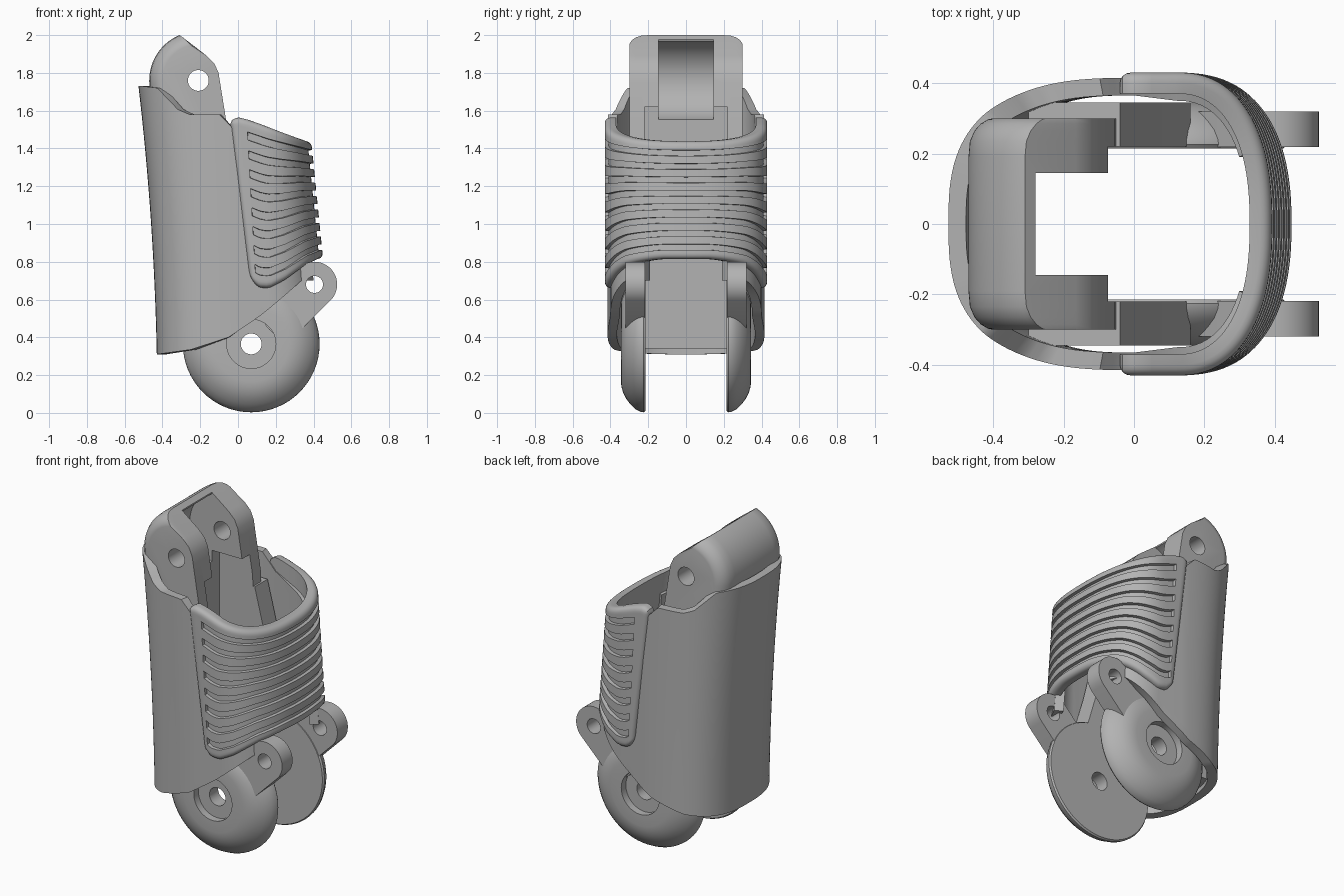
import bpy, bmesh, math
from math import sin, cos, pi, sqrt, radians

cube = bpy.data.objects.get("Cube")
if cube:
    bpy.data.objects.remove(cube, do_unlink=True)

GREY = (0.45, 0.45, 0.45, 1)
grey = bpy.data.materials.new("plain grey")
grey.use_nodes = True
grey.diffuse_color = GREY
grey.node_tree.nodes["Principled BSDF"].inputs["Base Color"].default_value = GREY


def make(name, bm):
    bmesh.ops.recalc_face_normals(bm, faces=bm.faces)
    mesh = bpy.data.meshes.new(name)
    bm.to_mesh(mesh)
    bm.free()
    mesh.materials.append(grey)
    ob = bpy.data.objects.new(name, mesh)
    bpy.context.collection.objects.link(ob)
    return ob


def select(ob):
    bpy.ops.object.select_all(action='DESELECT')
    ob.select_set(True)
    bpy.context.view_layer.objects.active = ob


def smooth(ob):
    select(ob)
    bpy.ops.object.shade_smooth_by_angle(angle=radians(35))


def cut(ob, *cutters):
    for c in cutters:
        c.hide_render = True
        mod = ob.modifiers.new("cut", 'BOOLEAN')
        mod.operation, mod.solver, mod.object = 'DIFFERENCE', 'EXACT', c
        select(ob)
        bpy.ops.object.modifier_apply(modifier=mod.name)
        bpy.data.objects.remove(c, do_unlink=True)


def loft(name, rings, closed=False):
    """Skin equal rings of points; cap the ends, or close end to end."""
    bm = bmesh.new()
    rows = [[bm.verts.new(p) for p in r] for r in rings]
    pairs = list(zip(rows, rows[1:]))
    if closed:
        pairs.append((rows[-1], rows[0]))
    else:
        bm.faces.new(rows[0])
        bm.faces.new(rows[-1])
    n = len(rows[0])
    for a, b in pairs:
        for i in range(n):
            j = (i + 1) % n
            bm.faces.new((a[i], a[j], b[j], b[i]))
    return make(name, bm)


def prism(name, outline, y0, y1):
    return loft(name, [[(x, y, z) for x, z in outline] for y in (y0, y1)])


def rect(x0, x1, z0, z1):
    return [(x0, z0), (x1, z0), (x1, z1), (x0, z1)]


def arc(cx, cz, r, a0, a1, n):
    angles = [radians(a0 + (a1 - a0) * i / n) for i in range(n + 1)]
    return [(cx + r * cos(a), cz + r * sin(a)) for a in angles]


def rod(name, cx, cz, r, y0, y1):
    return prism(name, arc(cx, cz, r, 0, 360, 48)[:-1], y0, y1)


def interp(table, x):
    if x <= table[0][0]:
        return table[0][1]
    for (x0, v0), (x1, v1) in zip(table, table[1:]):
        if x <= x1:
            return v0 + (v1 - v0) * (x - x0) / (x1 - x0)
    return table[-1][1]


# Horizontal section shared by the shell and the grip
def front_point(phi, z, inset):
    depth = 0.45 - 0.1 * (z - 0.82) - 0.12 - inset
    return (0.12 + depth * max(cos(phi), 0) ** (2 / 2.4),
            (0.43 - inset) * sin(phi) ** (2 / 2.4))


def back_point(phi, z, inset):
    dz = z - 0.31
    depth = 0.43 + 0.02 * dz + 0.034 * dz * dz - inset
    return (-depth * max(-cos(phi), 0) ** (2 / 2.8),
            (0.415 - inset) * max(sin(phi), 0) ** (2 / 2.8))


def wall(name, columns, rows, outer, inner):
    """Thick sheet: each column becomes a closed ring of outer and inner points."""
    rings = []
    for side, c in columns:
        ring = [outer(c, t) for t in rows] + [inner(c, t) for t in reversed(rows)]
        rings.append([(x, side * y, z) for x, y, z in ring])
    ob = loft(name, rings)
    smooth(ob)
    return ob


def both_sides(cols):
    """Columns run from a free edge to the middle, then mirror."""
    return [(1, c) for c in cols] + [(-1, c) for c in reversed(cols[:-1])]


# Outer shell
SHELL_TOP = [(-0.5, 1.73), (-0.42, 1.72), (-0.37, 1.66), (-0.32, 1.605), (-0.26, 1.58),
             (-0.1, 1.58), (-0.05, 1.53), (0.0, 1.48), (0.36, 1.3)]
SHELL_BASE = [(-0.43, 0.31), (-0.25, 0.335), (-0.05, 0.4), (0.1, 0.5), (0.36, 0.70)]


def shell_point(c, t, thick):
    part, phi = c
    section = front_point if part == "front" else back_point
    base_inset = 0.03 if part == "front" else 0
    top = interp(SHELL_TOP, section(phi, 1.65, base_inset)[0])
    base = interp(SHELL_BASE, section(phi, 0.35, base_inset)[0])
    z = base + t * (top - base)
    x, y = section(phi, z, base_inset + thick)
    return x, y, z


shell_cols = [("front", 0.5 + (pi / 2 - 0.5) * i / 14) for i in range(15)]
shell_cols += [("back", pi / 2 * (1 + i / 32)) for i in range(33)]
wall("outer_shell", both_sides(shell_cols), [i / 16 for i in range(17)],
     lambda c, t: shell_point(c, t, 0), lambda c, t: shell_point(c, t, 0.05))

# Ribbed grip with rounded borders and cut grooves
GRIP_TOP = [(-0.04, 1.53), (-0.03, 1.55), (0.0, 1.565), (0.03, 1.56), (0.39, 1.435)]
GRIP_BASE = [(0.06, 0.76), (0.065, 0.72), (0.08, 0.69), (0.1, 0.67), (0.13, 0.66),
             (0.17, 0.662), (0.25, 0.70), (0.37, 0.78), (0.45, 0.815)]
GROOVES = [0.1 + 0.8 * i / 7 for i in range(8)]
HALF, ROUND = 0.025, 0.03


def grip_point(c, t, thick):
    f, phi = c
    if f < 1:
        x_top, x_base = -0.04 + 0.16 * f, 0.06 + 0.06 * f
    else:
        x_top, x_base = front_point(phi, 1.5, 0)[0], front_point(phi, 0.75, 0)[0]
    top, base = interp(GRIP_TOP, x_top), interp(GRIP_BASE, x_base)
    z = base + t * (top - base)
    left = -0.04 + 0.125 * (1.53 - z)
    inset = thick
    if not thick:
        edge = min(t * (top - base), (1 - t) * (top - base))
        if f < 1:
            edge = min(edge, f * (0.12 - left))
        gap = max(ROUND - edge, 0)
        inset = ROUND - sqrt(max(ROUND ** 2 - gap ** 2, 0))
        if f > 0.555 and any(abs(t - g) < HALF - 0.001 for g in GROOVES):
            inset = 0.02
    x, y = front_point(phi, z, inset)
    if f < 1:
        x = left + f * (0.12 - left)
    return x, y, z


grip_cols = [(f, pi / 2) for f in (0, 0.02, 0.06, 0.12, 0.2, 0.3, 0.55, 0.56, 0.8)]
grip_cols += [(1, pi / 2 * (1 - i / 28)) for i in range(29)]
grip_rows = [0, 0.003, 0.01, 0.02, 0.035, 0.05]
grip_rows += [1 - t for t in grip_rows]
for g in GROOVES:
    grip_rows += [g - HALF, g - HALF + 0.002, g + HALF - 0.002, g + HALF]
wall("ribbed_grip", both_sides(grip_cols), sorted(grip_rows),
     lambda c, t: grip_point(c, t, 0), lambda c, t: grip_point(c, t, 0.06))

# Top fork: rounded back, slanted top, hollowed for a hinge
PX, PZ = -0.21, 1.76


def fork_outline(r):
    pts = arc(PX, PZ, r, 102 + (r - 0.19) * 150, 185, 20)
    return pts + [(PX - r + 0.04, 1.2), (-0.04, 1.2), (-0.055, 1.5), (-0.095, 1.75),
                  (-0.103, 1.8), (-0.125, 1.85), (-0.165, 1.89)]


slices = [(0.3, 0.19), (0.297, 0.205), (0.285, 0.225), (0.265, 0.243), (0.235, 0.256), (0.19, 0.26)]
slices = [(-y, r) for y, r in slices] + slices[::-1]
fork = loft("top_fork", [[(x, y, z) for x, z in fork_outline(r)] for y, r in slices])
cut(fork,
    rod("hollow_cutter", PX, PZ, 0.22, -0.145, 0.145),
    prism("slot_cutter", rect(-0.28, 0.2, 1.5, 2.2), -0.145, 0.145),
    prism("cavity_cutter", rect(-0.28, 0.2, 1.0, 1.62), -0.22, 0.22),
    rod("pin_cutter", PX, PZ, 0.055, -0.5, 0.5))
smooth(fork)

# Inner spine against the back of the shell
prism("inner_spine", rect(-0.39, -0.28, 0.34, 1.3), -0.22, 0.22)

for side, word in ((1, "back"), (-1, "front")):
    # Inner side wall
    prism("inner_wall_" + word,
          [(-0.3, 0.48), (-0.05, 0.5), (0.1, 0.56), (0.16, 0.68), (0.08, 0.95),
           (-0.04, 1.43), (-0.3, 1.43)], side * 0.22, side * 0.345)

    # Domed disc with a counterbored hole, turned about the y axis
    profile = [(0.055, 0.215), (0.355, 0.215), (0.362, 0.225), (0.36, 0.24), (0.345, 0.268),
               (0.32, 0.294), (0.29, 0.317), (0.26, 0.332), (0.23, 0.341), (0.2, 0.345),
               (0.13, 0.345), (0.13, 0.3), (0.055, 0.3)]
    turns = [2 * pi * i / 64 for i in range(64)]
    smooth(loft("domed_disc_" + word,
                [[(0.07 + r * cos(a), side * y, 0.365 + r * sin(a)) for r, y in profile]
                 for a in turns], closed=True))

    # Slanted lug with a pin hole
    lug = prism("lug_" + word, arc(0.405, 0.68, 0.12, -45, 135, 24)
                + arc(0.25, 0.525, 0.12, 135, 315, 24), side * 0.218, side * 0.32)
    cut(lug, rod("lug_cutter", 0.405, 0.68, 0.045, -0.5, 0.5))
    smooth(lug)
